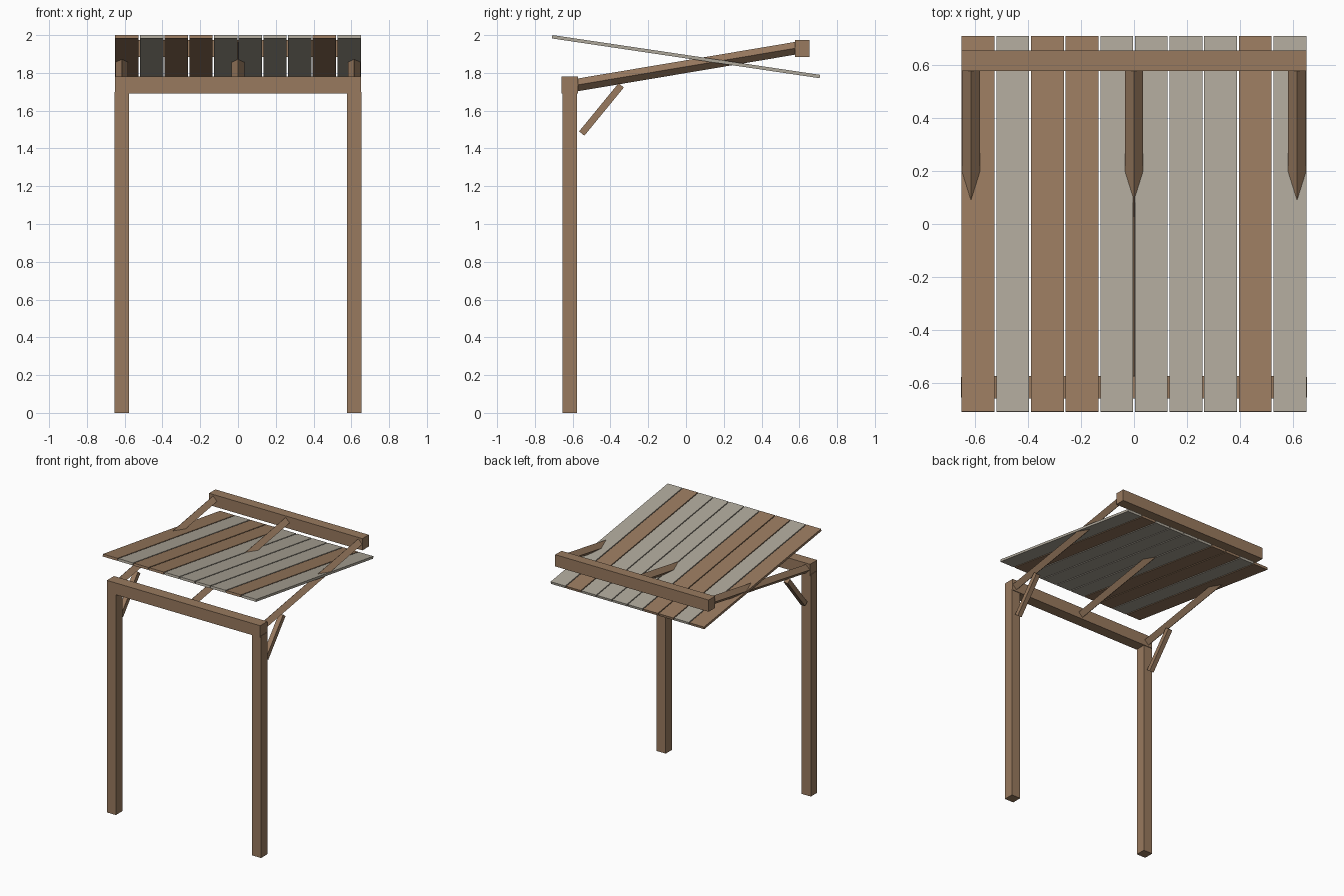
import bpy
import math
from mathutils import Vector, Matrix

cube = bpy.data.objects.get("Cube")
if cube:
    bpy.data.objects.remove(cube, do_unlink=True)


def make_material(name, rgb):
    mat = bpy.data.materials.new(name)
    mat.use_nodes = True
    color = (*rgb, 1.0)
    mat.diffuse_color = color
    mat.node_tree.nodes["Principled BSDF"].inputs["Base Color"].default_value = color
    return mat


brown = make_material("brown_wood", (0.315, 0.193, 0.113))
grey = make_material("weathered_grey_wood", (0.42, 0.385, 0.32))


def box(name, center, size, mat, pitch=0.0, roll=0.0):
    """Timber with its length along y; roll turns it about its length, pitch tilts it."""
    bpy.ops.mesh.primitive_cube_add(size=1)
    obj = bpy.context.object
    obj.name = name
    turn = Matrix.Rotation(pitch, 4, "X") @ Matrix.Rotation(roll, 4, "Y")
    obj.data.transform(turn @ Matrix.Diagonal((*size, 1)))
    obj.location = center
    obj.data.materials.append(mat)
    return obj


def timber(name, x, start, end, thickness, roll=0.0):
    """Square timber between two (y, z) points."""
    a, b = Vector((x, *start)), Vector((x, *end))
    d = b - a
    return box(name, (a + b) / 2, (thickness, d.length, thickness), brown,
               math.atan2(d.z, d.y), roll)


# Posts and angled braces
for side, x in (("right", -0.615), ("left", 0.615)):
    box(f"{side}_post", (x, -0.616, 0.85), (0.077, 0.077, 1.70), brown)
    timber(f"{side}_brace", x, (-0.552, 1.479), (-0.343, 1.734), 0.036)

# Cross beams
box("front_beam", (0, -0.616, 1.735), (1.3, 0.086, 0.09), brown)
box("back_beam", (0, 0.616, 1.93), (1.3, 0.077, 0.09), brown)

# Rafters set on edge
for name, x in (("right", -0.615), ("middle", 0), ("left", 0.615)):
    timber(f"{name}_rafter", x, (-0.60, 1.732), (0.60, 1.934), 0.047, math.pi / 4)

# Sloping roof planks
plank_mats = [brown, grey, brown, brown, grey, grey, grey, grey, brown, grey]
pitch = 1.307 / len(plank_mats)
for i, mat in enumerate(plank_mats):
    x = (i - (len(plank_mats) - 1) / 2) * pitch
    box(f"roof_plank_{i + 1}", (x, 0, 1.886), (pitch - 0.007, 1.433, 0.018), mat,
        math.radians(-8.45))
